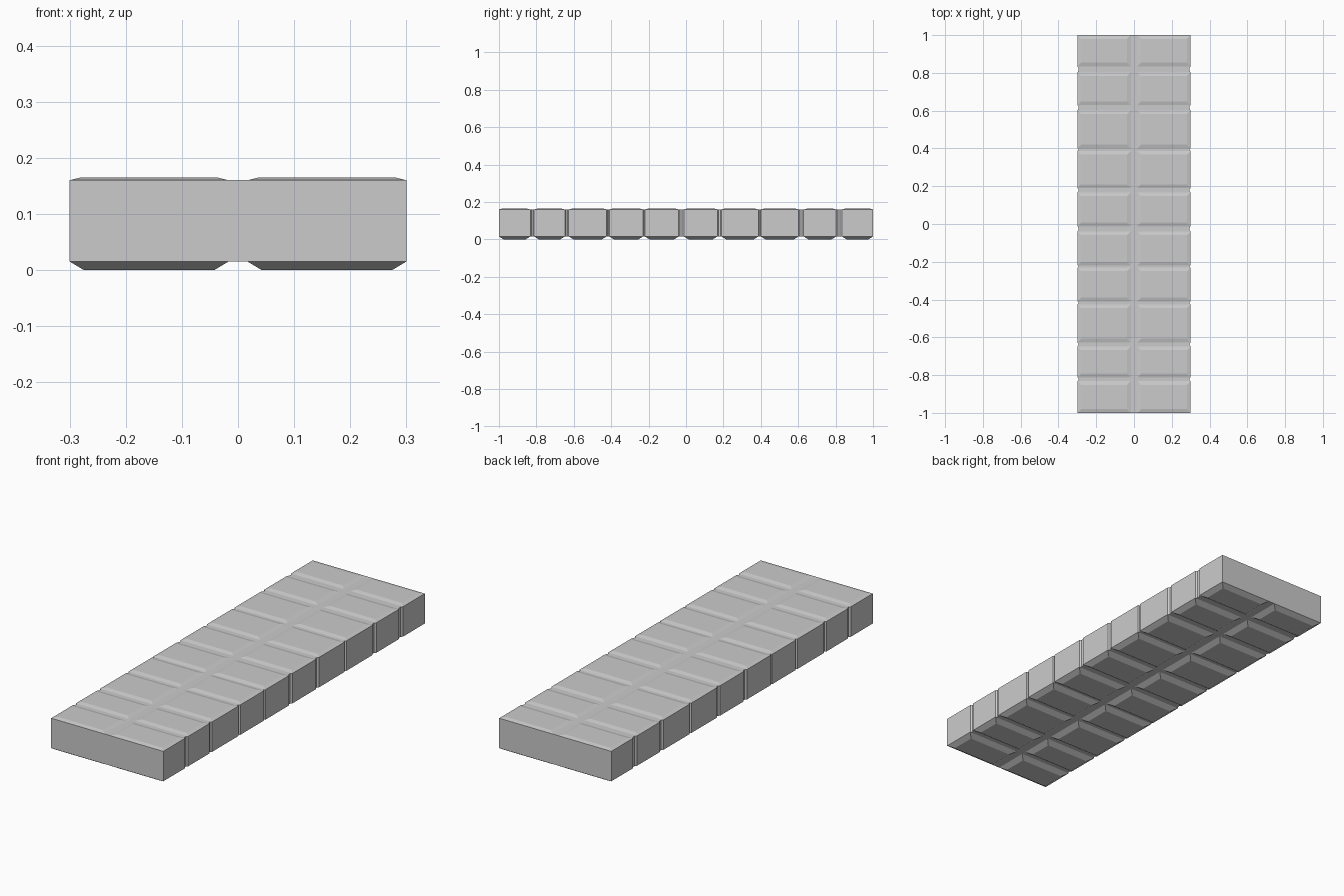
import bpy, bmesh

if "Cube" in bpy.data.objects:
    bpy.data.objects.remove(bpy.data.objects["Cube"])

BOTTOM, TOP = 0.015, 0.16      # heights of the groove floors
HALF, GROOVE, NOTCH = 0.30, 0.017, 0.293

# front-to-back limits of the ten tile rows
tiles = [(-1.0, -0.832), (-0.812, -0.648), (-0.627, -0.425), (-0.41, -0.23),
         (-0.22, -0.039), (-0.012, 0.168), (0.19, 0.387), (0.40, 0.602),
         (0.629, 0.803), (0.834, 1.0)]

# stations along the bar: (y, half width, starts a tile)
stations = []
for i, (a, b) in enumerate(tiles):
    stations += [(a, HALF, True), (b, HALF, False)]
    if i < len(tiles) - 1:
        c = tiles[i + 1][0]
        w = c - b
        stations += [(b + w * 0.3, NOTCH, False), (c - w * 0.3, NOTCH, False)]

bm = bmesh.new()


def layer(z):
    return [[bm.verts.new((x, y, z)) for x in (-h, -GROOVE, GROOVE, h)]
            for y, h, _ in stations]


# slab with notched sides
low, high = layer(BOTTOM), layer(TOP)
top_tiles, bottom_tiles = [], []
for i in range(len(stations) - 1):
    for j in range(3):
        t = bm.faces.new((high[i][j], high[i][j + 1], high[i + 1][j + 1], high[i + 1][j]))
        b = bm.faces.new((low[i][j], low[i + 1][j], low[i + 1][j + 1], low[i][j + 1]))
        if stations[i][2] and j != 1:
            top_tiles.append(t)
            bottom_tiles.append(b)
    for j in (0, 3):
        bm.faces.new((low[i][j], low[i + 1][j], high[i + 1][j], high[i][j]))
for i in (0, -1):
    for j in range(3):
        bm.faces.new((low[i][j], low[i][j + 1], high[i][j + 1], high[i][j]))
bmesh.ops.recalc_face_normals(bm, faces=bm.faces[:])

# raised tiles with sloped borders, above and below
for faces, border, rise in ((top_tiles, 0.02, 0.005), (bottom_tiles, 0.025, -0.015)):
    bmesh.ops.inset_individual(bm, faces=faces, thickness=border, depth=0, use_even_offset=True)
    for v in {v for f in faces for v in f.verts}:
        v.co.z += rise

mesh = bpy.data.meshes.new("segmented_bar")
bm.to_mesh(mesh)
bm.free()
bar = bpy.data.objects.new("segmented_bar", mesh)
bpy.context.collection.objects.link(bar)
